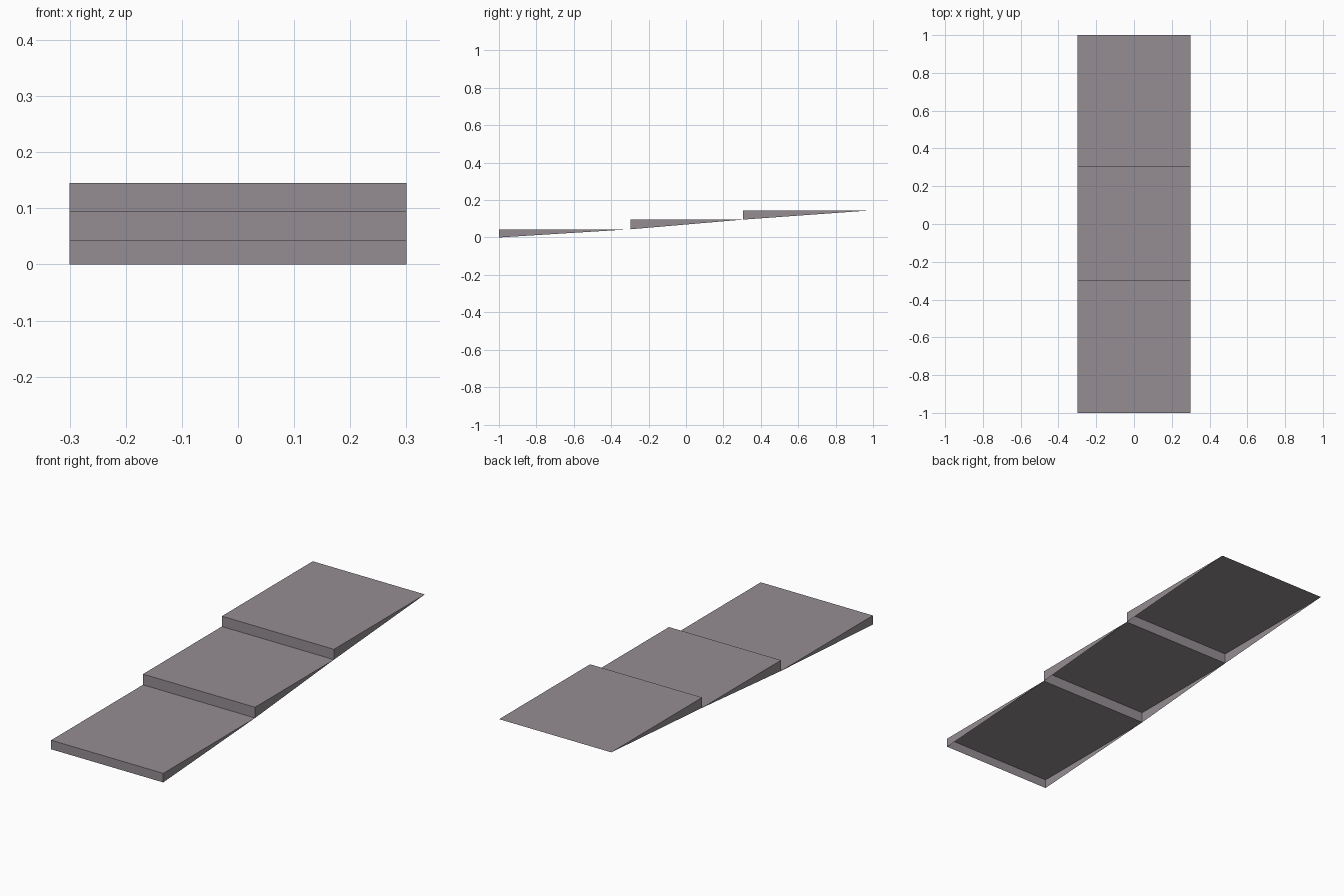
import bpy, bmesh

if "Cube" in bpy.data.objects:
    bpy.data.objects.remove(bpy.data.objects["Cube"])

grey = bpy.data.materials.new("warm_grey")
grey.diffuse_color = (0.30, 0.268, 0.292, 1)
grey.use_nodes = True
grey.node_tree.nodes["Principled BSDF"].inputs["Base Color"].default_value = grey.diffuse_color

HALF_WIDTH = 0.30
STEP_Y = [-1.0, -0.298, 0.305, 1.0]      # riser positions and the back end
STEP_Z = [0.0, 0.0437, 0.0955, 0.1455]   # tread heights


def wedge_step(name, y0, y1, z0, z1):
    """Hollow step: tread, riser and two tapering sides, open underneath."""
    bm = bmesh.new()
    (lb, lt, le), (rb, rt, re) = [
        [bm.verts.new((x, y, z)) for y, z in ((y0, z0), (y0, z1), (y1, z1))]
        for x in (-HALF_WIDTH, HALF_WIDTH)]
    bm.faces.new((lt, rt, re, le))   # tread
    bm.faces.new((lb, rb, rt, lt))   # riser
    bm.faces.new((lb, lt, le))       # left side
    bm.faces.new((rb, re, rt))       # right side
    mesh = bpy.data.meshes.new(name)
    bm.to_mesh(mesh)
    bm.free()
    mesh.materials.append(grey)
    bpy.context.collection.objects.link(bpy.data.objects.new(name, mesh))


# Three steps climbing towards the back
for i, name in enumerate(("lower_step", "middle_step", "upper_step")):
    wedge_step(name, STEP_Y[i], STEP_Y[i + 1], STEP_Z[i], STEP_Z[i + 1])
